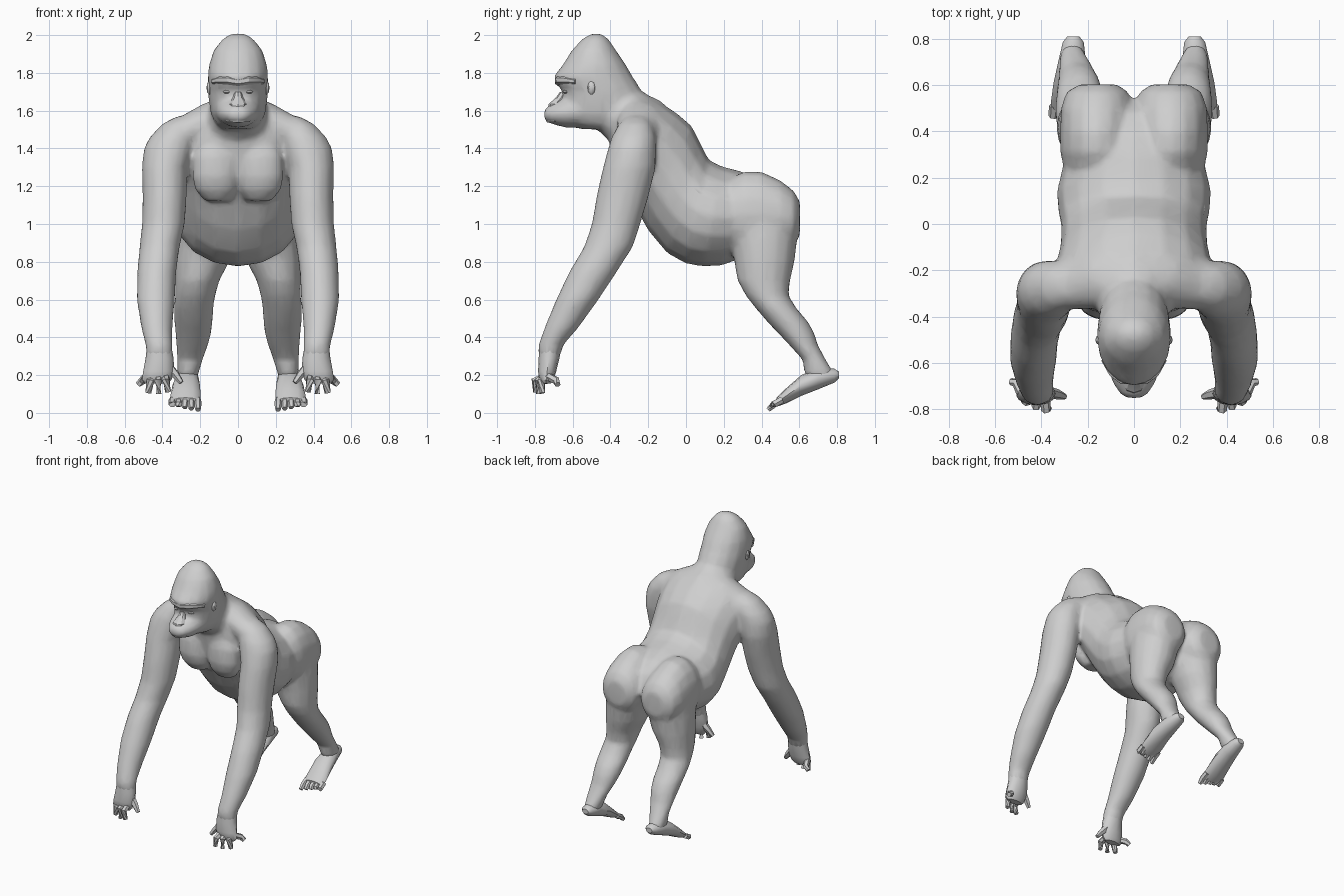
import bpy, bmesh, math
from mathutils import Vector as V

cube = bpy.data.objects.get("Cube")
if cube:
    bpy.data.objects.remove(cube, do_unlink=True)

GREY = (0.62, 0.62, 0.62, 1.0)
skin = bpy.data.materials.new("plain_grey")
skin.diffuse_color = GREY
skin.use_nodes = True
skin.node_tree.nodes["Principled BSDF"].inputs["Base Color"].default_value = GREY


def build(name, shells, sides=16, sharp=38):
    """Skin each list of rings (centre, u axis, v axis) and join them as one object."""
    bm = bmesh.new()
    for rings in shells:
        loops = []
        for c, u, v in rings:
            angles = [2 * math.pi * i / sides for i in range(sides)]
            loops.append([bm.verts.new(c + u * math.cos(a) + v * math.sin(a)) for a in angles])
        for a, b in zip(loops, loops[1:]):
            for i in range(sides):
                j = (i + 1) % sides
                bm.faces.new((a[i], a[j], b[j], b[i]))
        bm.faces.new(loops[0])
        bm.faces.new(loops[-1])
    bmesh.ops.recalc_face_normals(bm, faces=bm.faces)
    for f in bm.faces:
        f.smooth = True
    for e in bm.edges:
        e.smooth = e.calc_face_angle(0) < math.radians(sharp)
    mesh = bpy.data.meshes.new(name)
    bm.to_mesh(mesh)
    bm.free()
    mesh.materials.append(skin)
    obj = bpy.data.objects.new(name, mesh)
    bpy.context.collection.objects.link(obj)
    return obj


def flip(rings):      # mirror across x = 0
    return [tuple(V((-p.x, p.y, p.z)) for p in ring) for ring in rings]


def level(rows):      # horizontal rings: z, x, y, rx, ry
    return [(V((x, y, z)), V((rx, 0, 0)), V((0, ry, 0))) for z, x, y, rx, ry in rows]


def upright(rows):    # rings facing front: y, x, z, rx, rz
    return [(V((x, y, z)), V((rx, 0, 0)), V((0, 0, rz))) for y, x, z, rx, rz in rows]


def spine(rows):      # rings between a back and a front point: yb, zb, yf, zf, half width
    return [(V((0, (a + c) / 2, (b + d) / 2)), V((w, 0, 0)), V((0, (a - c) / 2, (b - d) / 2)))
            for a, b, c, d, w in rows]


def tube(points, radii):
    pts = [V(p) for p in points]
    rings = []
    for i, p in enumerate(pts):
        d = pts[min(i + 1, len(pts) - 1)] - pts[max(i - 1, 0)]
        q = d.to_track_quat('Z', 'Y')
        rings.append((p, q @ V((radii[i], 0, 0)), q @ V((0, radii[i], 0))))
    return rings


def ball(c, r, steps=4):
    angles = [math.pi * (0.04 + 0.92 * i / steps) for i in range(steps + 1)]
    return level([(c[2] + r[2] * math.cos(a), c[0], c[1], r[0] * math.sin(a), r[1] * math.sin(a))
                  for a in angles])


# Torso, from pelvis to upper chest
torso = spine([
    (0.545, 1.05, 0.43, 0.88, 0.15), (0.485, 1.17, 0.34, 0.84, 0.23),
    (0.395, 1.24, 0.27, 0.81, 0.28), (0.29, 1.28, 0.19, 0.78, 0.31),
    (0.19, 1.305, 0.09, 0.775, 0.335), (0.12, 1.34, 0.0, 0.79, 0.328),
    (0.08, 1.42, -0.10, 0.845, 0.315), (0.03, 1.52, -0.20, 0.965, 0.318),
    (-0.04, 1.58, -0.285, 1.12, 0.333), (-0.12, 1.635, -0.365, 1.25, 0.333),
    (-0.20, 1.67, -0.40, 1.40, 0.27), (-0.27, 1.70, -0.41, 1.47, 0.17)])

# Sloping muscle across the shoulders
yoke = [(V((x, y, z)), V((0, r * 1.15, 0)), V((0, 0, r))) for x, y, z, r in (
    (-0.40, -0.275, 1.43, 0.06), (-0.33, -0.265, 1.46, 0.095), (-0.18, -0.24, 1.53, 0.11),
    (0, -0.22, 1.56, 0.12), (0.18, -0.24, 1.53, 0.11), (0.33, -0.265, 1.46, 0.095),
    (0.40, -0.275, 1.43, 0.06))]

neck = spine([
    (-0.32, 1.76, -0.56, 1.62, 0.12), (-0.225, 1.70, -0.47, 1.50, 0.16),
    (-0.15, 1.65, -0.41, 1.44, 0.20), (-0.05, 1.56, -0.36, 1.36, 0.22)])

# Head, as front and back limits at each height
head = level([(z, 0, (f + b) / 2, w, (b - f) / 2) for z, f, b, w in (
    (2.008, -0.50, -0.45, 0.035), (1.98, -0.55, -0.41, 0.082), (1.92, -0.605, -0.37, 0.13),
    (1.84, -0.655, -0.315, 0.155), (1.785, -0.70, -0.285, 0.16), (1.75, -0.695, -0.26, 0.16),
    (1.71, -0.66, -0.24, 0.158), (1.66, -0.655, -0.23, 0.156), (1.58, -0.655, -0.23, 0.144),
    (1.53, -0.62, -0.27, 0.118), (1.502, -0.56, -0.32, 0.08))])

muzzle = upright([
    (-0.56, 0, 1.60, 0.125, 0.09), (-0.64, 0, 1.59, 0.11, 0.08), (-0.69, 0, 1.585, 0.09, 0.062),
    (-0.733, 0, 1.58, 0.062, 0.043), (-0.752, 0, 1.58, 0.036, 0.022)])

chest_muscle = level([
    (1.43, 0.12, -0.345, 0.07, 0.04), (1.36, 0.12, -0.35, 0.112, 0.06),
    (1.25, 0.12, -0.335, 0.122, 0.08), (1.18, 0.116, -0.315, 0.112, 0.08),
    (1.12, 0.11, -0.295, 0.065, 0.055)])

# Arm from shoulder to wrist
arm = level([
    (1.57, 0.28, -0.265, 0.045, 0.05), (1.53, 0.312, -0.268, 0.09, 0.088),
    (1.46, 0.345, -0.277, 0.123, 0.118), (1.40, 0.367, -0.285, 0.132, 0.128),
    (1.30, 0.388, -0.30, 0.122, 0.14), (1.15, 0.388, -0.335, 0.117, 0.139),
    (1.0, 0.395, -0.37, 0.114, 0.129), (0.88, 0.415, -0.41, 0.107, 0.13),
    (0.75, 0.43, -0.49, 0.104, 0.127), (0.60, 0.435, -0.575, 0.102, 0.113),
    (0.45, 0.43, -0.66, 0.083, 0.09), (0.36, 0.418, -0.715, 0.072, 0.067),
    (0.29, 0.415, -0.725, 0.07, 0.055)])

# Rounded hip and buttock
hip = upright([
    (0.21, 0.15, 1.05, 0.12, 0.15), (0.25, 0.155, 1.05, 0.15, 0.20),
    (0.31, 0.16, 1.05, 0.16, 0.23), (0.40, 0.16, 1.05, 0.16, 0.228),
    (0.50, 0.16, 1.04, 0.156, 0.192), (0.57, 0.158, 1.03, 0.135, 0.147),
    (0.603, 0.155, 1.03, 0.08, 0.09)])

# Leg from thigh to ankle
leg = level([
    (1.10, 0.165, 0.41, 0.13, 0.15), (1.03, 0.165, 0.41, 0.15, 0.18),
    (0.92, 0.172, 0.412, 0.157, 0.178), (0.80, 0.19, 0.415, 0.145, 0.16),
    (0.70, 0.215, 0.412, 0.117, 0.14), (0.62, 0.227, 0.43, 0.107, 0.114),
    (0.55, 0.235, 0.48, 0.105, 0.109), (0.48, 0.235, 0.54, 0.102, 0.109),
    (0.42, 0.237, 0.585, 0.096, 0.096), (0.36, 0.242, 0.622, 0.085, 0.077),
    (0.28, 0.255, 0.68, 0.069, 0.062), (0.21, 0.265, 0.705, 0.057, 0.08),
    (0.165, 0.265, 0.72, 0.042, 0.057)])

# All large parts fused into one continuous skin
paired = [chest_muscle, arm, hip, leg]
body = build("body", [torso, yoke, neck, head, muzzle] + paired + [flip(p) for p in paired])
remesh = body.modifiers.new("fuse", 'REMESH')
remesh.mode = 'VOXEL'
remesh.voxel_size = 0.012
remesh.use_smooth_shade = True
relax = body.modifiers.new("relax", 'SMOOTH')
relax.factor = 0.5
relax.iterations = 14
reduce = body.modifiers.new("reduce", 'DECIMATE')
reduce.ratio = 0.15

# Face details
build("nose", [level([
    (1.70, 0, -0.645, 0.018, 0.022), (1.67, 0, -0.66, 0.027, 0.028),
    (1.635, 0, -0.69, 0.046, 0.037), (1.605, 0, -0.70, 0.04, 0.034)])], sides=8, sharp=25)
build("brow", [tube([
    (-0.13, -0.582, 1.755), (-0.09, -0.64, 1.763), (-0.05, -0.667, 1.763), (0, -0.673, 1.752),
    (0.05, -0.667, 1.763), (0.09, -0.64, 1.763), (0.13, -0.582, 1.755)],
    (0.015, 0.023, 0.026, 0.022, 0.026, 0.023, 0.015))], sides=7, sharp=25)
build("lower_lip", [tube([(-0.06, -0.69, 1.55), (-0.03, -0.718, 1.553), (0, -0.726, 1.553),
                          (0.03, -0.718, 1.553), (0.06, -0.69, 1.55)],
                         (0.01, 0.016, 0.018, 0.016, 0.01))], sides=6, sharp=25)

# Hand with four fingers and a thumb
hand = level([
    (0.37, 0.418, -0.715, 0.062, 0.06), (0.29, 0.415, -0.725, 0.074, 0.055),
    (0.22, 0.42, -0.735, 0.082, 0.048), (0.175, 0.43, -0.74, 0.078, 0.038),
    (0.155, 0.43, -0.74, 0.06, 0.024)])
tips = ((0.37, -0.795, 0.11), (0.42, -0.78, 0.10), (0.475, -0.76, 0.105), (0.53, -0.68, 0.15))
fingers = [tube([(0.385 + 0.033 * i, -0.735, 0.195),
                 (0.38 + 0.042 * i, t[1] - 0.006, 0.17), t],
                (0.022, 0.021, 0.016)) for i, t in enumerate(tips)]
fingers.append(tube([(0.375, -0.725, 0.25), (0.33, -0.735, 0.20), (0.30, -0.745, 0.16)],
                    (0.028, 0.022, 0.014)))

# Foot sloping down from the raised heel to the toes
foot = upright([
    (0.81, 0.262, 0.20, 0.025, 0.018), (0.785, 0.262, 0.197, 0.045, 0.037),
    (0.70, 0.267, 0.18, 0.06, 0.055), (0.61, 0.274, 0.145, 0.073, 0.055),
    (0.53, 0.278, 0.09, 0.08, 0.04), (0.48, 0.278, 0.057, 0.078, 0.024)])
toes = [tube([(0.215 + 0.033 * i, 0.51, 0.07), (0.213 + 0.034 * i, 0.465, 0.045),
              (0.212 + 0.035 * i, 0.435 + 0.009 * i, 0.016 + 0.006 * i)],
             (0.02, 0.02, 0.014)) for i in range(5)]

eye = ball((0.055, -0.634, 1.70), (0.025, 0.018, 0.011))
ear = ball((0.15, -0.50, 1.722), (0.017, 0.022, 0.038))

for name, shells, sides in (("eye", [eye], 8), ("ear", [ear], 8), ("hand", [hand], 12),
                            ("fingers", fingers, 6), ("foot", [foot], 12), ("toes", toes, 6)):
    build("left_" + name, shells, sides)
    build("right_" + name, [flip(s) for s in shells], sides)
